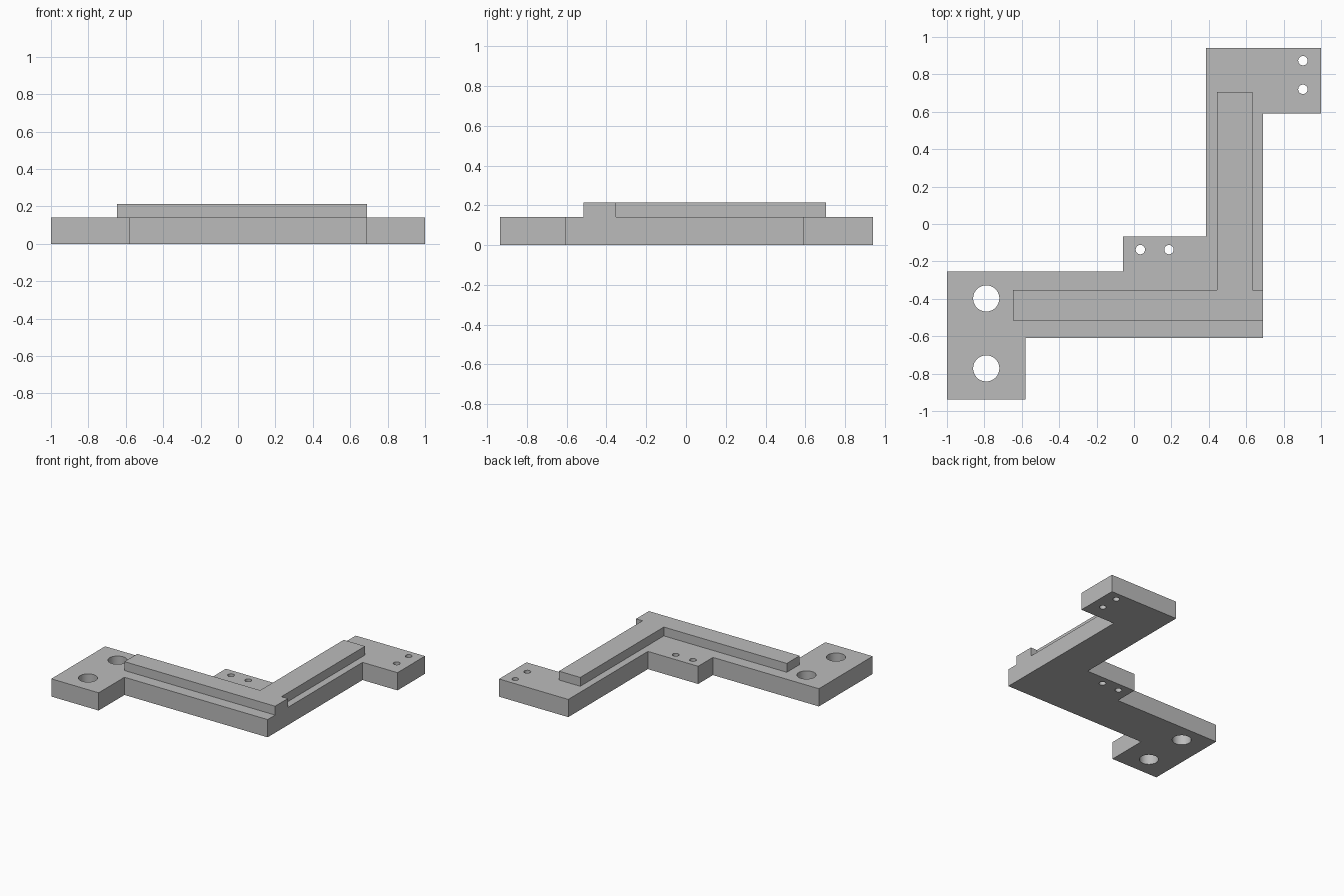
import bpy, bmesh, math

if "Cube" in bpy.data.objects:
    bpy.data.objects.remove(bpy.data.objects["Cube"])

BASE_TOP, RIB_TOP = 0.142, 0.213

grey = bpy.data.materials.new("plain_grey")
grey.diffuse_color = (0.5, 0.5, 0.5, 1)
grey.use_nodes = True
grey.node_tree.nodes["Principled BSDF"].inputs["Base Color"].default_value = grey.diffuse_color


def prism(name, outline, z0, z1):
    """Extrude a flat outline from z0 up to z1."""
    bm = bmesh.new()
    face = bm.faces.new([bm.verts.new((x, y, z0)) for x, y in outline])
    top = bmesh.ops.extrude_face_region(bm, geom=[face])["geom"]
    verts = [v for v in top if isinstance(v, bmesh.types.BMVert)]
    bmesh.ops.translate(bm, verts=verts, vec=(0, 0, z1 - z0))
    bmesh.ops.recalc_face_normals(bm, faces=bm.faces)
    mesh = bpy.data.meshes.new(name)
    bm.to_mesh(mesh)
    bm.free()
    mesh.materials.append(grey)
    obj = bpy.data.objects.new(name, mesh)
    bpy.context.collection.objects.link(obj)
    return obj


def drill(obj, x, y, radius):
    """Cut a round through hole."""
    ring = [(x + radius * math.cos(math.tau * i / 48),
             y + radius * math.sin(math.tau * i / 48)) for i in range(48)]
    cutter = prism("hole_cutter", ring, -0.1, BASE_TOP + 0.1)
    cutter.hide_render = True
    mod = obj.modifiers.new("hole", 'BOOLEAN')
    mod.operation, mod.solver, mod.object = 'DIFFERENCE', 'EXACT', cutter
    bpy.context.view_layer.objects.active = obj
    bpy.ops.object.modifier_apply(modifier=mod.name)
    bpy.data.objects.remove(cutter)


# Stepped base plate with three mounting tabs
base = prism("base_plate", [
    (-1, -0.937), (-0.58, -0.937), (-0.58, -0.61), (0.69, -0.61),
    (0.69, 0.592), (1, 0.592), (1, 0.94), (0.386, 0.94),
    (0.386, -0.068), (-0.06, -0.068), (-0.06, -0.255), (-1, -0.255)],
    0, BASE_TOP)

# Large holes in the left tab, small holes in the other two
for x, y, r in [(-0.79, -0.398, 0.07), (-0.79, -0.772, 0.07),
                (0.034, -0.137, 0.025), (0.187, -0.137, 0.025),
                (0.903, 0.873, 0.025), (0.903, 0.72, 0.025)]:
    drill(base, x, y, r)

# Raised stiffening rib along both arms
prism("stiffening_rib", [
    (-0.647, -0.515), (0.69, -0.515), (0.69, -0.353), (0.633, -0.353),
    (0.633, 0.705), (0.444, 0.705), (0.444, -0.353), (-0.647, -0.353)],
    BASE_TOP, RIB_TOP)

# Smooth hole walls, keep all corners sharp
bpy.ops.object.select_all(action='DESELECT')
base.select_set(True)
bpy.context.view_layer.objects.active = base
bpy.ops.object.shade_smooth_by_angle(angle=math.radians(30))
